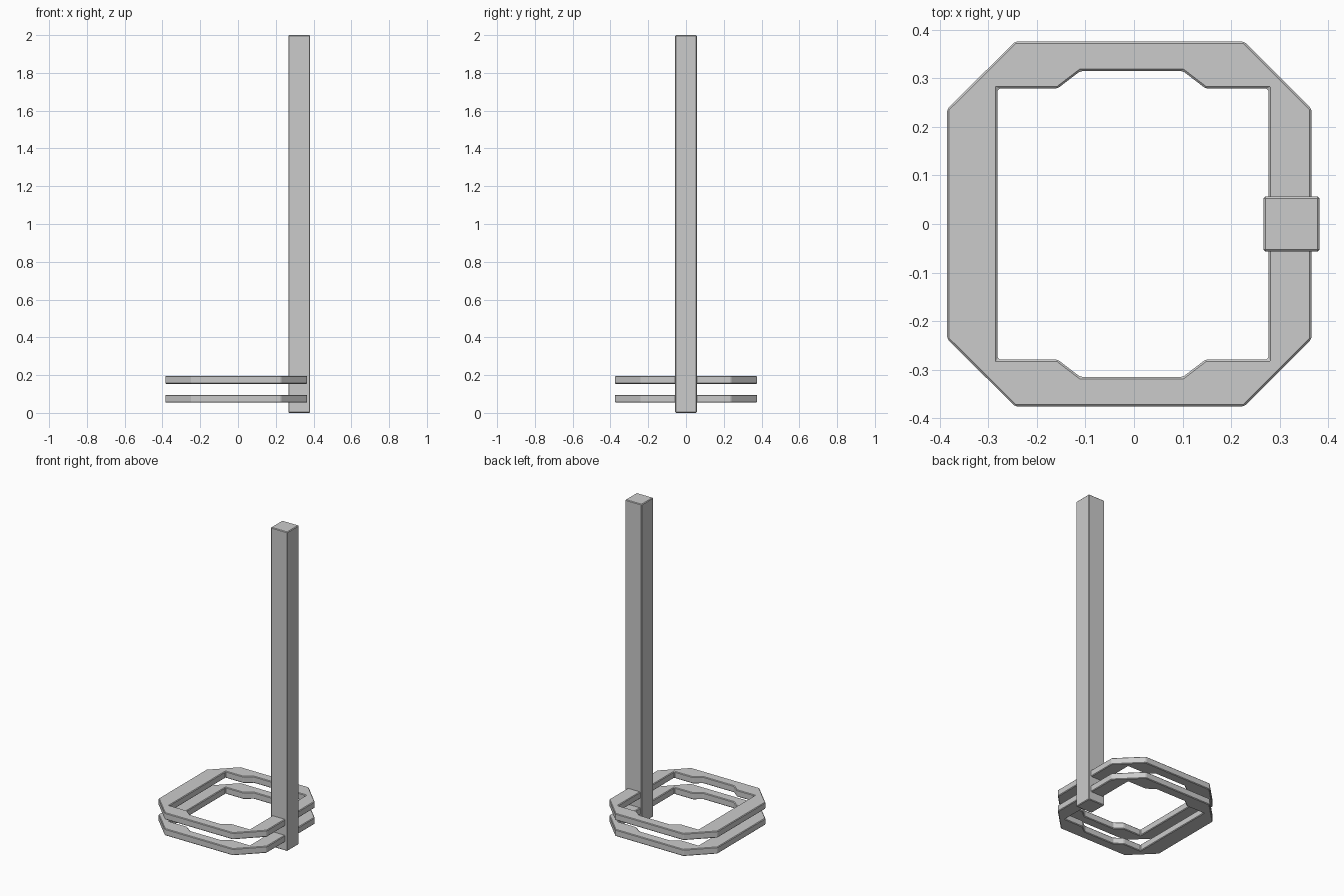
import bpy
import bmesh

cube = bpy.data.objects.get("Cube")
if cube:
    bpy.data.objects.remove(cube, do_unlink=True)

grey = bpy.data.materials.new("plain_grey")
grey.use_nodes = True
colour = (0.6, 0.6, 0.6, 1)
grey.diffuse_color = colour
grey.node_tree.nodes["Principled BSDF"].inputs["Base Color"].default_value = colour


def prism(name, loops, z0, z1):
    """Solid between z0 and z1 from an outline, with an optional hole outline."""
    bm = bmesh.new()
    rings = []
    for loop in loops:
        low = [bm.verts.new((x, y, z0)) for x, y in loop]
        high = [bm.verts.new((x, y, z1)) for x, y in loop]
        for i in range(len(loop)):
            j = (i + 1) % len(loop)
            bm.faces.new((low[i], low[j], high[j], high[i]))
        rings.append((low, high))
    for level in (0, 1):
        edges = []
        for ring in rings:
            v = ring[level]
            edges += [bm.edges.get((v[i - 1], v[i])) for i in range(len(v))]
        bmesh.ops.triangle_fill(bm, edges=edges, use_beauty=True)
    flat = [e for e in bm.edges if len(e.link_faces) == 2 and e.calc_face_angle(1) < 0.01]
    bmesh.ops.recalc_face_normals(bm, faces=bm.faces)
    # Narrow chamfer along the real corners only
    sharp = [e for e in bm.edges if e not in flat]
    bmesh.ops.bevel(bm, geom=sharp, offset=0.004, segments=1, affect='EDGES')
    mesh = bpy.data.meshes.new(name)
    bm.to_mesh(mesh)
    bm.free()
    mesh.materials.append(grey)
    obj = bpy.data.objects.new(name, mesh)
    bpy.context.collection.objects.link(obj)


def mirror_y(half):
    """Close a back-half outline by mirroring it to the front."""
    return half + [(x, -y) for x, y in reversed(half)]


# Octagonal frame outline and its notched opening
outer = mirror_y([(-0.385, 0.237), (-0.245, 0.376), (0.227, 0.376), (0.366, 0.237)])
inner = mirror_y([(-0.281, 0.279), (-0.158, 0.279), (-0.111, 0.315),
                  (0.101, 0.315), (0.148, 0.279), (0.277, 0.279)])

# Two stacked frames
for name, z in (("lower_frame", 0.054), ("upper_frame", 0.154)):
    prism(name, [outer, inner], z, z + 0.042)

# Tall square post
prism("post", [mirror_y([(0.267, 0.057), (0.382, 0.057)])], 0, 2)
